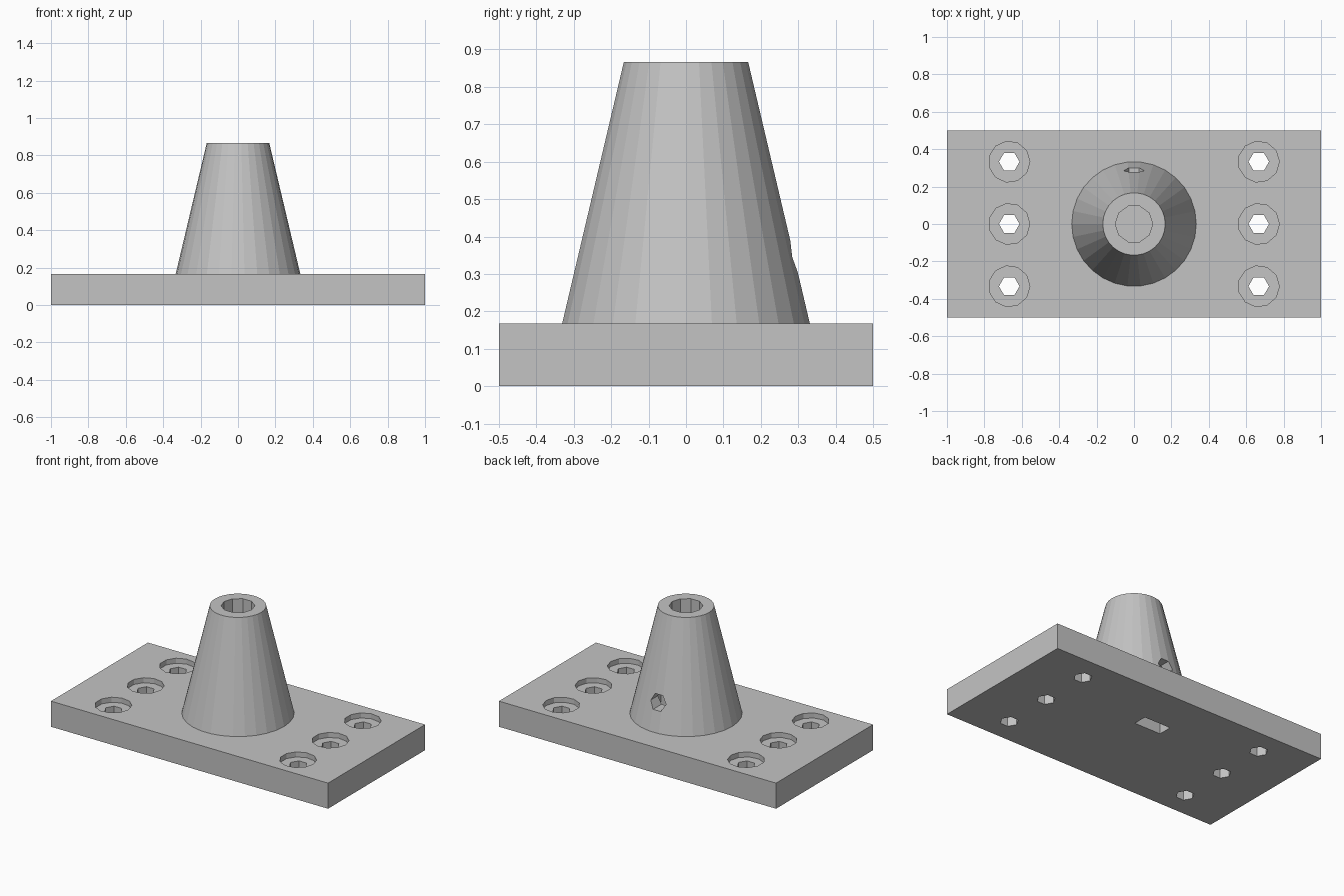
import bpy
import bmesh
from math import radians
from mathutils import Matrix

default = bpy.data.objects.get("Cube")
if default:
    bpy.data.objects.remove(default, do_unlink=True)

GREY = (0.55, 0.55, 0.55, 1.0)
grey = bpy.data.materials.new("plain grey")
grey.use_nodes = True
grey.diffuse_color = GREY
grey.node_tree.nodes["Principled BSDF"].inputs["Base Color"].default_value = GREY

PLATE_TOP = 0.167
TOP = 0.867


def finish(name, bm):
    bmesh.ops.recalc_face_normals(bm, faces=bm.faces)
    mesh = bpy.data.meshes.new(name)
    bm.to_mesh(mesh)
    bm.free()
    mesh.materials.append(grey)
    obj = bpy.data.objects.new(name, mesh)
    bpy.context.collection.objects.link(obj)
    return obj


def box(name, low, high):
    bm = bmesh.new()
    bmesh.ops.create_cube(bm, size=1)
    for v in bm.verts:
        v.co = [h if c > 0 else l for c, l, h in zip(v.co, low, high)]
    return finish(name, bm)


def prism(name, sides, r1, r2, centre, length, tilt=0):
    """Cone or cylinder whose first corner points along +x."""
    bm = bmesh.new()
    place = (Matrix.Translation(centre) @ Matrix.Rotation(radians(tilt), 4, "X")
             @ Matrix.Rotation(radians(-90), 4, "Z"))
    bmesh.ops.create_cone(bm, cap_ends=True, segments=sides, radius1=r1,
                          radius2=r2, depth=length, matrix=place)
    return finish(name, bm)


def upright(name, sides, radius, x, y, z0, z1):
    return prism(name, sides, radius, radius, (x, y, (z0 + z1) / 2), z1 - z0)


def combine(body, tool, operation):
    mod = body.modifiers.new(tool.name, "BOOLEAN")
    mod.operation = operation
    mod.solver = "EXACT"
    mod.object = tool
    bpy.context.view_layer.update()
    result = bpy.data.meshes.new_from_object(
        body.evaluated_get(bpy.context.evaluated_depsgraph_get()))
    body.modifiers.clear()
    body.data = result
    bpy.data.objects.remove(tool, do_unlink=True)


# Base plate with the tapered post, its foot sunk into the plate
mount = box("post_mount", (-1, -0.5, 0), (1, 0.5, PLATE_TOP))
sink = 0.07
slope = (0.333 - 0.167) / (TOP - PLATE_TOP)
height = TOP - PLATE_TOP + sink
post = prism("tapered_post", 30, 0.333 + slope * sink, 0.167,
             (0, 0, TOP - height / 2), height)
combine(mount, post, "UNION")

# Countersunk screw holes along both ends
for x in (-0.667, 0.667):
    for y in (-0.333, 0, 0.333):
        combine(mount, upright("screw_hole", 6, 0.055, x, y, -0.1, 0.3), "DIFFERENCE")
        combine(mount, upright("counterbore", 11, 0.11, x, y, PLATE_TOP - 0.033, 0.3),
                "DIFFERENCE")

# Blind bore down the post
combine(mount, upright("rod_bore", 10, 0.1, 0, 0, PLATE_TOP, 1), "DIFFERENCE")

# Nut slot from below and the clamping screw hole at the back
combine(mount, box("nut_slot", (-0.095, 0.122, -0.1), (0.095, 0.212, 0.44)), "DIFFERENCE")
combine(mount, prism("clamp_hole", 6, 0.055, 0.055, (0, 0.23, 0.345), 0.4, tilt=90),
        "DIFFERENCE")

# Flat facets in one material
for face in mount.data.polygons:
    face.use_smooth = False
    face.material_index = 0
mount.data.materials.clear()
mount.data.materials.append(grey)
